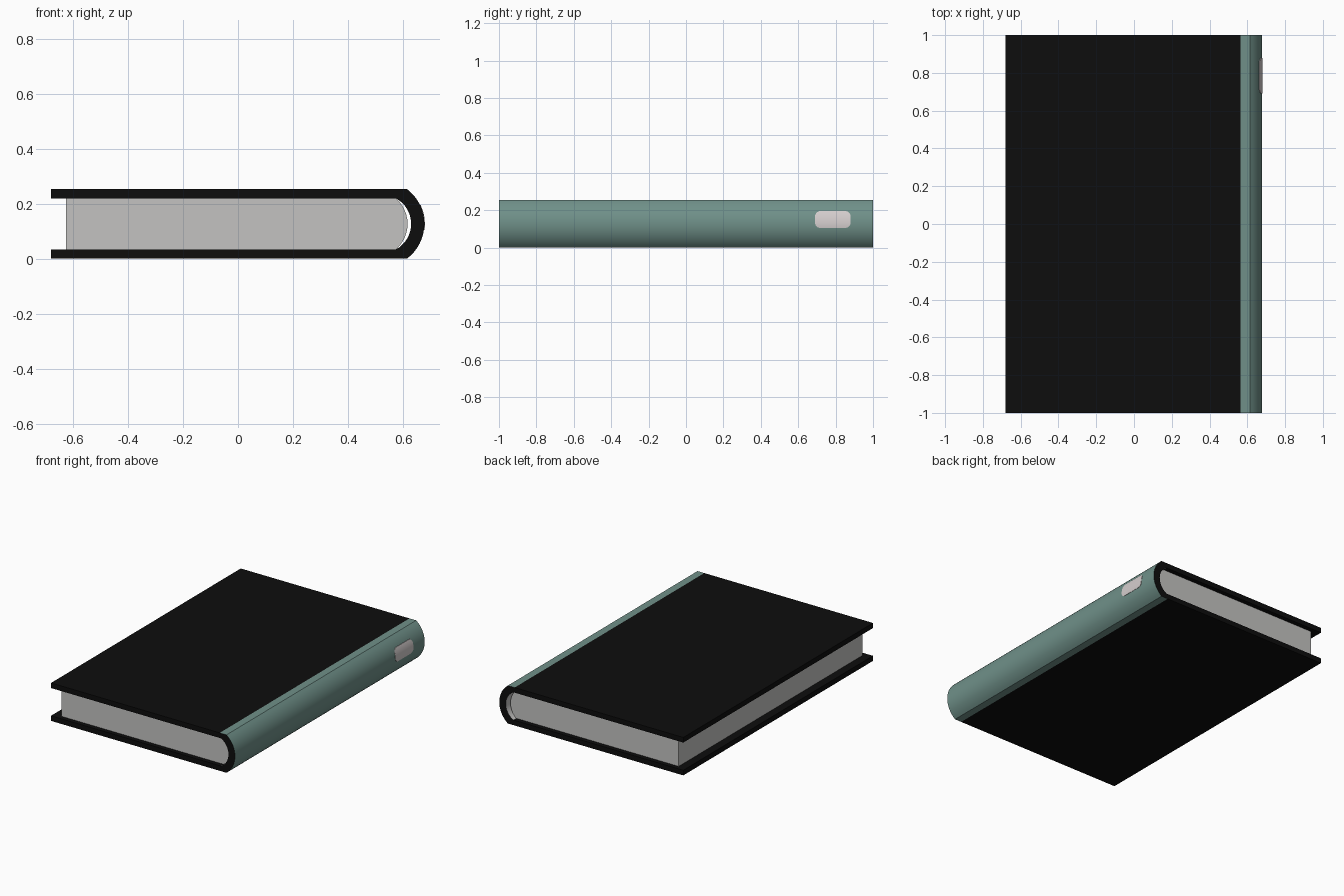
import bpy, bmesh, math

if "Cube" in bpy.data.objects:
    bpy.data.objects.remove(bpy.data.objects["Cube"])

H = 0.253            # total thickness of the closed book
MID = H / 2
HINGE = 0.565        # where the spine cloth begins


def material(name, rgb):
    m = bpy.data.materials.new(name)
    m.diffuse_color = (*rgb, 1.0)
    m.use_nodes = True
    m.node_tree.nodes["Principled BSDF"].inputs["Base Color"].default_value = m.diffuse_color
    return m


black = material("black board", (0.004, 0.004, 0.004))
teal = material("teal cloth", (0.16, 0.28, 0.25))
paper = material("paper", (0.55, 0.545, 0.535))
label_mat = material("pale label", (0.66, 0.61, 0.61))


def arc(x0, half, sag, n):
    """Bulging arc from (x0, MID + half) to (x0, MID - half)."""
    r = (half * half + sag * sag) / (2 * sag)
    a = math.asin(half / r)
    cx = x0 + sag - r
    return [(cx + r * math.cos(a - 2 * a * i / n),
             MID + r * math.sin(a - 2 * a * i / n)) for i in range(n + 1)]


def finish(name, bm, mats):
    bmesh.ops.recalc_face_normals(bm, faces=bm.faces)
    me = bpy.data.meshes.new(name)
    bm.to_mesh(me)
    bm.free()
    for m in mats:
        me.materials.append(m)
    ob = bpy.data.objects.new(name, me)
    bpy.context.collection.objects.link(ob)
    bpy.ops.object.select_all(action='DESELECT')
    bpy.context.view_layer.objects.active = ob
    ob.select_set(True)
    bpy.ops.object.shade_smooth_by_angle(angle=math.radians(25))
    return ob


def extrude_profile(pts, y0, y1):
    """Prism from an x-z outline, running from y0 to y1."""
    bm = bmesh.new()
    face = bm.faces.new([bm.verts.new((x, y0, z)) for x, z in pts])
    res = bmesh.ops.extrude_face_region(bm, geom=[face])
    verts = [v for v in res["geom"] if isinstance(v, bmesh.types.BMVert)]
    bmesh.ops.translate(bm, verts=verts, vec=(0, y1 - y0, 0))
    bmesh.ops.recalc_face_normals(bm, faces=bm.faces)
    return bm


# Cover: both boards and the rounded spine as one C-shaped profile
outer = arc(0.615, MID, 0.063, 16)
inner = arc(0.575, 0.0925, 0.055, 16)
profile = ([(-0.68, H), (HINGE, H)] + outer + [(HINGE, 0), (-0.68, 0)]
           + [(-0.68, MID - 0.0925)] + inner[::-1] + [(-0.68, MID + 0.0925)])
bm = extrude_profile(profile, -1, 1)
for f in bm.faces:
    c = f.calc_center_median()
    if abs(f.normal.y) > 0.5 or c.x < HINGE:
        f.material_index = 0                 # boards and cut ends
    elif f.normal.x < -0.05:
        f.material_index = 2                 # spine lining
    else:
        f.material_index = 1                 # spine cloth
finish("cover", bm, [black, teal, paper])

# Page block with a rounded back, set in from the cover edges
pages = [(-0.625, MID + 0.0925)] + arc(0.575, 0.0925, 0.042, 12) + [(-0.625, MID - 0.0925)]
finish("pages", extrude_profile(pages, -0.97, 0.97), [paper])

# Rounded label wrapped on the spine
LY, LZ, HW, HH, RAD = 0.785, 0.15, 0.095, 0.045, 0.028
R = (MID ** 2 + 0.063 ** 2) / (2 * 0.063)
CX = 0.678 - R
bm = bmesh.new()
rows = []
N = 24
for i in range(N + 1):
    dz = -HH * math.cos(math.pi * i / N)
    over = max(0.0, abs(dz) - (HH - RAD))
    w = HW - RAD + math.sqrt(max(0.0, RAD ** 2 - over ** 2))
    z = LZ + dz
    x = CX + math.sqrt((R + 0.002) ** 2 - (z - MID) ** 2)
    rows.append([bm.verts.new((x, LY + s * w, z)) for s in (-1, 1)])
for a, b in zip(rows, rows[1:]):
    bm.faces.new((a[0], a[1], b[1], b[0]))
bmesh.ops.recalc_face_normals(bm, faces=bm.faces)
if sum(f.normal.x for f in bm.faces) < 0:
    bmesh.ops.reverse_faces(bm, faces=bm.faces)
# give the plate a little thickness, sunk into the spine
res = bmesh.ops.extrude_face_region(bm, geom=bm.faces[:], use_keep_orig=True)
bmesh.ops.translate(bm, vec=(-0.004, 0, 0),
                    verts=[v for v in res["geom"] if isinstance(v, bmesh.types.BMVert)])
finish("spine_label", bm, [label_mat])
